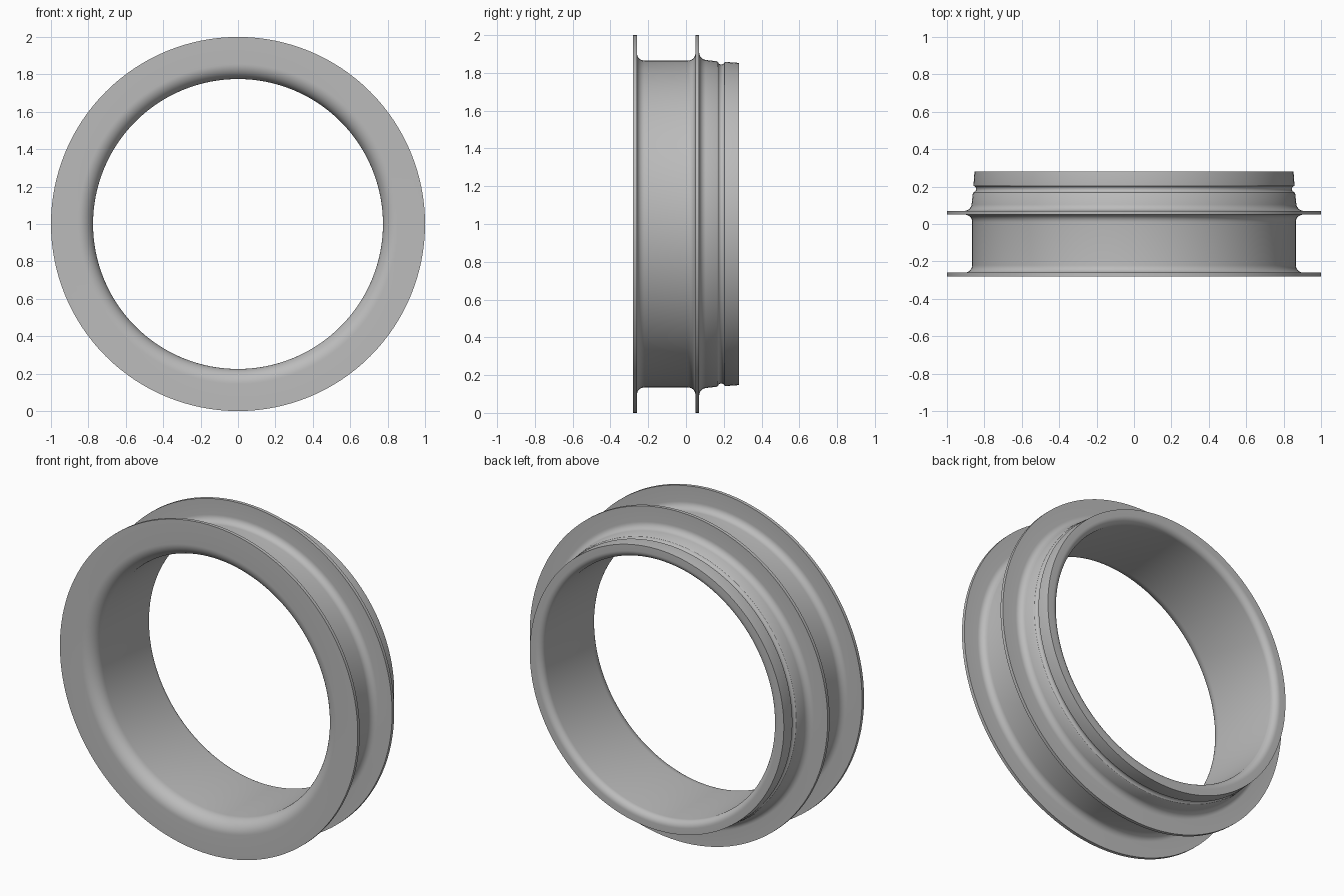
import bpy, bmesh
from math import sin, cos, pi, radians
from mathutils import Matrix, Vector

cube = bpy.data.objects.get("Cube")
if cube:
    bpy.data.objects.remove(cube, do_unlink=True)

grey = bpy.data.materials.new("plain grey")
grey.use_nodes = True
colour = (0.5, 0.5, 0.5, 1)
grey.diffuse_color = colour
grey.node_tree.nodes["Principled BSDF"].inputs["Base Color"].default_value = colour


def arc(y, r, radius, start, end, steps=8):
    """Arc points as (y, radius from axis); angles in degrees."""
    angles = [radians(start + (end - start) * i / steps) for i in range(steps + 1)]
    return [(y + radius * cos(a), r + radius * sin(a)) for a in angles]


# Cross-section, from the front bore lip around the outside to the rear lip
profile = arc(-0.20, 0.855, 0.08, 270, 180, 12)         # flared front lip
profile += [(-0.28, 1.0), (-0.26, 1.0)]                 # front flange
profile += arc(-0.22, 0.905, 0.04, 180, 270)            # drum channel
profile += arc(0.01, 0.905, 0.04, 270, 360)
profile += [(0.05, 1.0), (0.07, 1.0)]                   # middle flange
profile += arc(0.11, 0.908, 0.04, 180, 262)
profile += [(0.162, 0.862)]                             # rear collar
profile += arc(0.187, 0.862, 0.018, 195, 345)           # retaining groove
profile += [(0.21, 0.858), (0.28, 0.853)]
profile += arc(0.24, 0.815, 0.04, 0, -90)               # rounded rear lip

# Revolve the closed section about the y axis
SEGMENTS = 128
bm = bmesh.new()
rings = []
for i in range(SEGMENTS):
    turn = Matrix.Rotation(2 * pi * i / SEGMENTS, 3, "Y")
    rings.append([bm.verts.new(turn @ Vector((0, y, r)) + Vector((0, 0, 1)))
                  for y, r in profile])
for i, ring in enumerate(rings):
    following = rings[(i + 1) % SEGMENTS]
    for j in range(len(profile)):
        k = (j + 1) % len(profile)
        bm.faces.new((ring[j], ring[k], following[k], following[j]))
bmesh.ops.recalc_face_normals(bm, faces=bm.faces)

mesh = bpy.data.meshes.new("flanged_ring")
bm.to_mesh(mesh)
bm.free()
mesh.materials.append(grey)
ring_object = bpy.data.objects.new("flanged_ring", mesh)
bpy.context.collection.objects.link(ring_object)
bpy.context.view_layer.objects.active = ring_object
ring_object.select_set(True)
bpy.ops.object.shade_smooth_by_angle(angle=radians(30))
